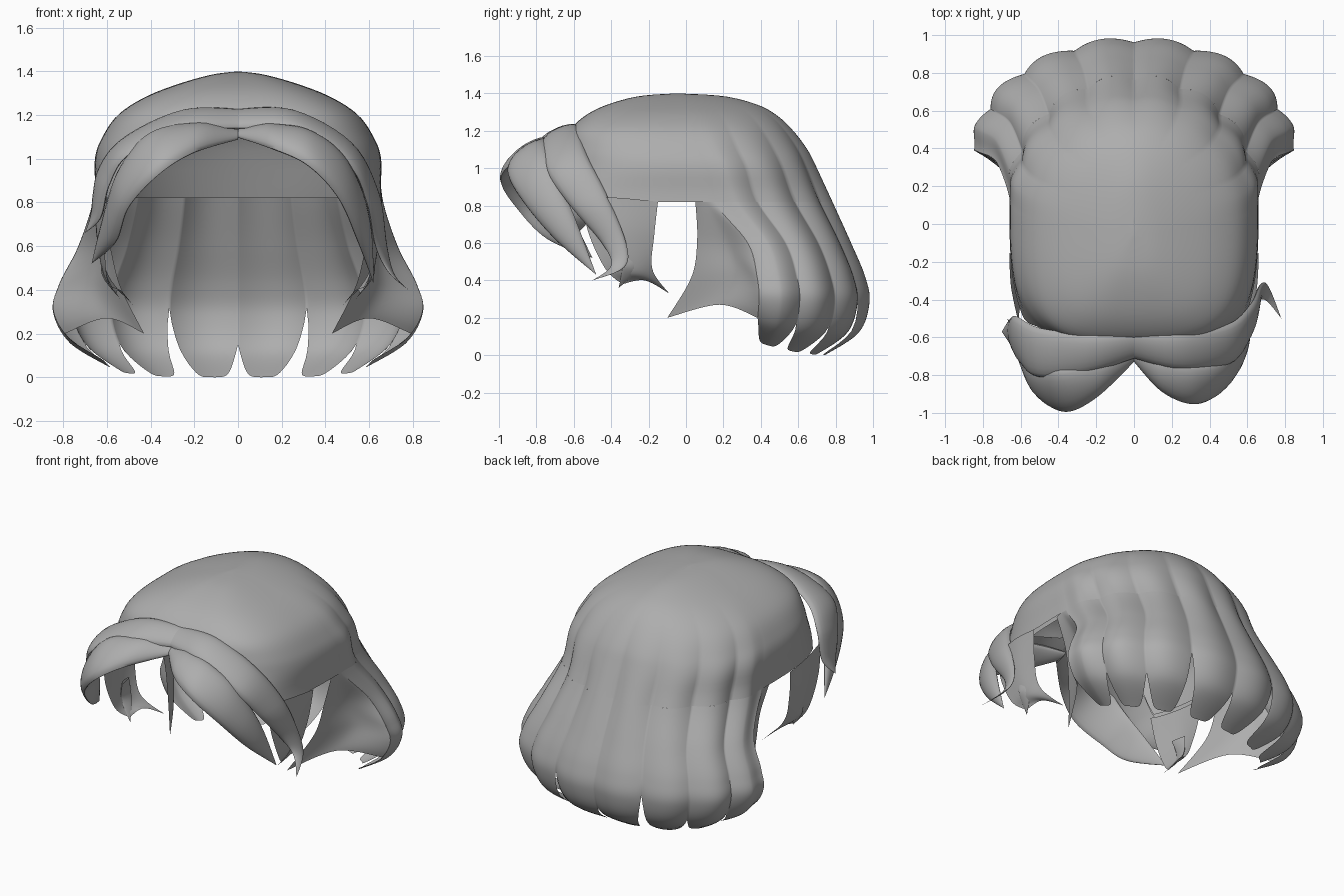
import bpy, bmesh, math
from mathutils import Vector

if "Cube" in bpy.data.objects:
    bpy.data.objects.remove(bpy.data.objects["Cube"])

hair = bpy.data.materials.new("hair grey")
hair.diffuse_color = (0.42, 0.42, 0.42, 1)
hair.use_nodes = True
hair.node_tree.nodes["Principled BSDF"].inputs["Base Color"].default_value = hair.diffuse_color


def spline(pts, t):
    """Catmull-Rom through tuples of any length, t in 0..1."""
    n = len(pts) - 1
    i = min(int(t * n), n - 1)
    f = t * n - i
    p = [pts[min(max(i + k, 0), n)] for k in (-1, 0, 1, 2)]
    return [0.5 * (2 * b + (c - a) * f + (2 * a - 5 * b + 4 * c - d) * f * f
                   + (3 * b - a - 3 * c + d) * f ** 3) for a, b, c, d in zip(*p)]


def grid_object(name, func, nu, nv, mirror=False, wrap=False):
    """Skin a grid of points func(u, v)."""
    bm = bmesh.new()
    rows = [[bm.verts.new(func(i / nu, j / nv)) for i in range(nu if wrap else nu + 1)]
            for j in range(nv + 1)]
    for r0, r1 in zip(rows, rows[1:]):
        for i in range(nu):
            k = (i + 1) % len(r0)
            bm.faces.new((r0[i], r1[i], r1[k], r0[k]))
    bmesh.ops.remove_doubles(bm, verts=bm.verts, dist=0.0005)
    bmesh.ops.recalc_face_normals(bm, faces=bm.faces)
    me = bpy.data.meshes.new(name)
    bm.to_mesh(me)
    bm.free()
    me.materials.append(hair)
    ob = bpy.data.objects.new(name, me)
    bpy.context.collection.objects.link(ob)
    if mirror:
        m = ob.modifiers.new("mirror", 'MIRROR')
        m.use_clip = True
        m.merge_threshold = 0.002
    bpy.ops.object.select_all(action='DESELECT')
    ob.select_set(True)
    bpy.context.view_layer.objects.active = ob
    bpy.ops.object.shade_smooth_by_angle(angle=math.radians(50))
    return ob


# Rings from crown to nape: height, half width, front y, widest y, back y, start angle
rings = [
    (1.40, 0, -.05, -.05, -.05, 0), (1.385, .12, -.25, -.05, .20, 0),
    (1.34, .28, -.42, -.02, .38, 0), (1.28, .43, -.54, 0, .49, 0),
    (1.20, .55, -.62, .02, .575, 0), (1.10, .62, -.64, .05, .65, .35),
    (1.00, .655, -.66, .10, .70, .7), (.82, .66, -.75, .15, .78, .95),
    (.60, .73, -.75, .33, .88, 1.1), (.42, .82, -.75, .38, .955, 1.1),
    (.28, .845, -.75, .39, .978, 1.1), (.12, .77, -.75, .38, .92, 1.1),
    (0, .60, -.75, .36, .74, 1.1)]
RIM = 7 / 12        # where the crown ends and the hanging hair begins


def ring_point(ring, t, ribs=0.05):
    """Half outline: t 0..0.5 front part, 0.5..1 round to back centre."""
    z, w, yf, yc, yb, a0 = ring
    w, a0 = max(w, 0), max(a0, 0)
    if t < 0.5:
        a = a0 + (math.pi / 2 - a0) * t * 2
        return (w * max(math.sin(a), 0) ** .6,
                yc - (yc - yf) * max(math.cos(a), 0) ** .6, z)
    b = math.pi * (1 - t)
    fade = min(max((1.33 - z) / .5, 0), 1)
    k = 1 + ribs * fade * (abs(math.sin(8 * b)) - .6) * min(1, (math.pi / 2 - b) * 5)
    lift = .08 * (b * 2 / math.pi) ** 3 * max(0, 1 - z / .4)
    return (w * math.sin(b) * k, yc + (yb - yc) * math.cos(b) * k, z + lift)


def crown(u, v):
    return ring_point(spline(rings, v * RIM), u)


def scalp(u, v):
    x, y, z = ring_point(spline(rings, v * RIM), u, 0)
    return (x * .95, y * .95, z - .035 * (1 - v))


def back(u, v):
    # strand ends taper to points, with slits between them
    b = math.pi / 2 * (1 - u)
    s = abs(math.sin(8 * b))
    cut = .45 if .2 < b < .59 else .24
    end = 1 - cut * (1 - s) ** 2.2
    return ring_point(spline(rings, RIM + (1 - RIM) * v * end), .5 + u / 2)


grid_object("crown_hair", crown, 128, 32, True)
grid_object("inner_scalp", scalp, 48, 20, True)
grid_object("back_hair", back, 128, 36, True)

# Inward-folded panels joining the front edge of the back hair
panel_mid = [(.655, .10, .83), (.64, .22, .60), (.66, .27, .42), (.60, .18, .27)]
panel_in = [(.65, .05, .82), (.59, .06, .62), (.54, .03, .42), (.43, -.10, .20)]
grid_object("side_panel", lambda u, v: spline(
    [back(0, v), spline(panel_mid, v), spline(panel_in, v)], u), 16, 24, True)

# Sideburns
sideburn = [
    [(.60, -.56, .85), (.65, -.34, .84), (.66, -.15, .82)],
    [(.61, -.52, .65), (.645, -.33, .64), (.64, -.17, .64)],
    [(.60, -.43, .46), (.61, -.28, .45), (.59, -.18, .46)],
    [(.56, -.34, .38), (.54, -.22, .40), (.48, -.09, .33)]]
grid_object("sideburn", lambda u, v: spline(
    [tuple(spline(r, u)) for r in sideburn], v), 14, 20, True)


def lock(name, upper, lower, bulge):
    """Tapered closed lock between two edge curves."""
    def f(u, v):
        a, b = Vector(spline(upper, v)), Vector(spline(lower, v))
        ang = u * math.tau
        mid = (a + b) / 2
        out = mid - Vector((0, -.1, .6))
        across = b - a
        if across.length > 1e-5:
            out -= across * (out.dot(across) / across.length_squared)
        s = math.sin(ang)
        size = bulge * min(1, across.length / .2) * (1 if s > 0 else .35)
        return mid + across * (.5 * math.cos(ang)) + out.normalized() * size * s
    grid_object(name, f, 20, 36, wrap=True)


# Fringe: a lower and an upper lock on each side of the parting
lock("fringe_lower_right",
     [(0, -.64, 1.12), (.15, -.70, 1.14), (.32, -.74, 1.12), (.48, -.71, 1.0),
      (.58, -.60, .75), (.62, -.48, .43)],
     [(0, -.73, 1.10), (.15, -.89, 1.05), (.32, -.95, .97), (.46, -.87, .82),
      (.55, -.70, .62), (.62, -.48, .43)], .055)
lock("fringe_upper_right",
     [(0, -.57, 1.22), (.25, -.57, 1.21), (.5, -.53, 1.07), (.62, -.42, .85),
      (.67, -.32, .60), (.71, -.33, .47), (.78, -.5, .40)],
     [(0, -.71, 1.14), (.25, -.77, 1.13), (.5, -.74, .98), (.59, -.62, .80),
      (.63, -.45, .60), (.69, -.40, .48), (.78, -.5, .40)], .04)
lock("fringe_lower_left",
     [(0, -.64, 1.12), (-.2, -.72, 1.15), (-.4, -.76, 1.11), (-.53, -.73, .95),
      (-.60, -.60, .72), (-.67, -.5, .52)],
     [(0, -.73, 1.09), (-.2, -.92, 1.03), (-.36, -.99, .93), (-.5, -.90, .78),
      (-.56, -.74, .62), (-.67, -.5, .52)], .055)
lock("fringe_upper_left",
     [(0, -.57, 1.22), (-.25, -.58, 1.21), (-.5, -.55, 1.09), (-.62, -.49, .95),
      (-.65, -.50, .76), (-.70, -.57, .66)],
     [(0, -.71, 1.14), (-.25, -.79, 1.13), (-.5, -.81, 1.02), (-.59, -.74, .88),
      (-.63, -.66, .73), (-.70, -.57, .66)], .04)
# Fine loose wisps below the sideburns
for s, side in ((1, "right"), (-1, "left")):
    lock("temple_wisp_" + side,
         [(s * .60, -.36, .60), (s * .62, -.34, .48), (s * .54, -.36, .36)],
         [(s * .62, -.26, .60), (s * .60, -.26, .46), (s * .54, -.36, .36)], .025)
